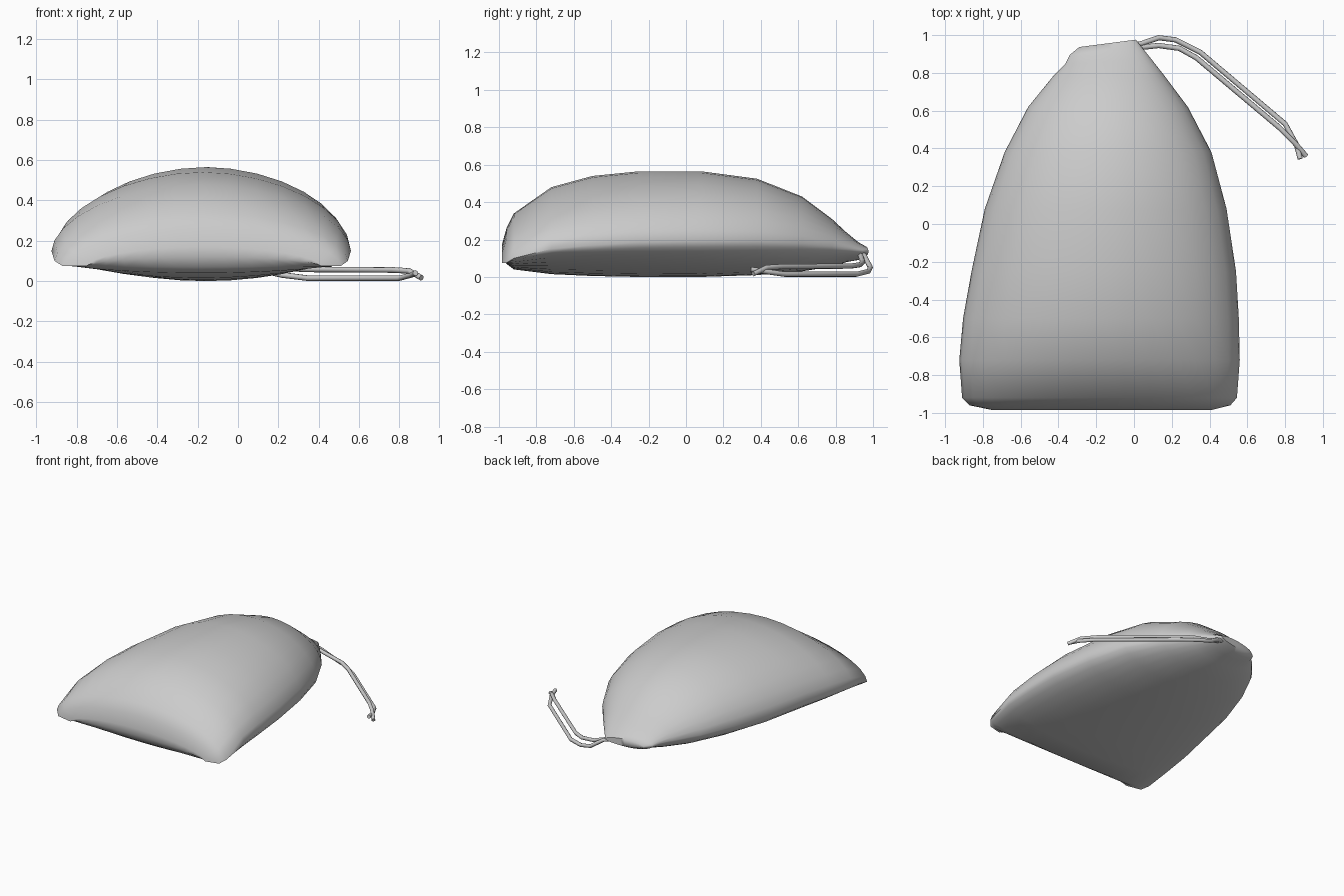
import bpy, bmesh, math

cube = bpy.data.objects.get("Cube")
if cube:
    bpy.data.objects.remove(cube)

# One plain grey for cloth and cord
grey = bpy.data.materials.new("plain grey")
grey.use_nodes = True
COLOUR = (0.6, 0.6, 0.6, 1)
grey.diffuse_color = COLOUR
grey.node_tree.nodes["Principled BSDF"].inputs["Base Color"].default_value = COLOUR


def power(v, e):
    return math.copysign(abs(v) ** e, v)


# Sack sections from front to mouth: y, left, right, seam z, top z, bottom z
SECTIONS = [
    (-.985, -.75, .41, .075, .17, .12),
    (-.96, -.87, .51, .075, .26, .07),
    (-.92, -.91, .545, .10, .34, .04),
    (-.72, -.925, .56, .15, .48, .015),
    (-.5, -.905, .555, .17, .54, .005),
    (-.25, -.86, .54, .185, .565, 0),
    (.08, -.79, .49, .19, .565, 0),
    (.38, -.685, .41, .19, .525, .01),
    (.62, -.56, .285, .18, .43, .03),
    (.78, -.43, .165, .165, .31, .055),
    (.86, -.365, .09, .15, .235, .08),
    (.92, -.34, .035, .14, .185, .09),
    (.955, -.29, .01, .135, .165, .11),
]
SIDES = 32


def build_sack():
    bm = bmesh.new()
    rings = []
    for y, x0, x1, seam, top, bottom in SECTIONS:
        ring = []
        for i in range(SIDES):
            a = 2 * math.pi * i / SIDES
            c, s = math.cos(a), math.sin(a)
            x = (x0 + x1) / 2 + (x1 - x0) / 2 * power(c, 1.05)
            rise = (top - seam) if s >= 0 else (bottom - seam)
            z = seam + rise * abs(s) ** 1.12
            # the mouth is pulled back on the cord side
            skew = .13 * (x + .15) * max(0, min(1, (y - .8) / .12))
            ring.append(bm.verts.new((x, y + skew, z)))
        rings.append(ring)
    for a, b in zip(rings, rings[1:]):
        for i in range(SIDES):
            j = (i + 1) % SIDES
            bm.faces.new((a[i], a[j], b[j], b[i]))
    # close each end with strips between its upper and lower halves
    for ring in (rings[0], rings[-1]):
        half = SIDES // 2
        for i in range(half):
            quad = [ring[i], ring[i + 1], ring[(-i - 1) % SIDES], ring[-i % SIDES]]
            bm.faces.new(list(dict.fromkeys(quad)))
    bmesh.ops.recalc_face_normals(bm, faces=bm.faces)
    mesh = bpy.data.meshes.new("sack")
    bm.to_mesh(mesh)
    bm.free()
    return bpy.data.objects.new("sack", mesh)


def build_cord(name, points):
    curve = bpy.data.curves.new(name, "CURVE")
    curve.dimensions = "3D"
    curve.bevel_depth = .014
    curve.bevel_resolution = 2
    curve.use_fill_caps = True
    line = curve.splines.new("POLY")
    line.points.add(len(points) - 1)
    for p, co in zip(line.points, points):
        p.co = (*co, 1)
    return bpy.data.objects.new(name, curve)


# Two drawstring tails that cross near their tips
low = [(-.04, .94, .13), (.04, .955, .11), (.13, .986, .05), (.22, .975, .03),
       (.35, .91, .014), (.8, .53, .014), (.86, .42, .03), (.88, .345, .04)]
high = [(-.04, .93, .13), (.04, .935, .11), (.13, .945, .08), (.24, .93, .065),
        (.33, .88, .058), (.77, .51, .055), (.85, .43, .05), (.91, .36, .016)]

parts = [build_sack(), build_cord("lower_drawstring", low),
         build_cord("upper_drawstring", high)]
for part in parts:
    bpy.context.collection.objects.link(part)
    part.data.materials.append(grey)
    bpy.ops.object.select_all(action="DESELECT")
    part.select_set(True)
    bpy.context.view_layer.objects.active = part
    if part.type == "CURVE":
        bpy.ops.object.convert(target="MESH")
    bpy.ops.object.shade_smooth_by_angle(angle=math.radians(60))
